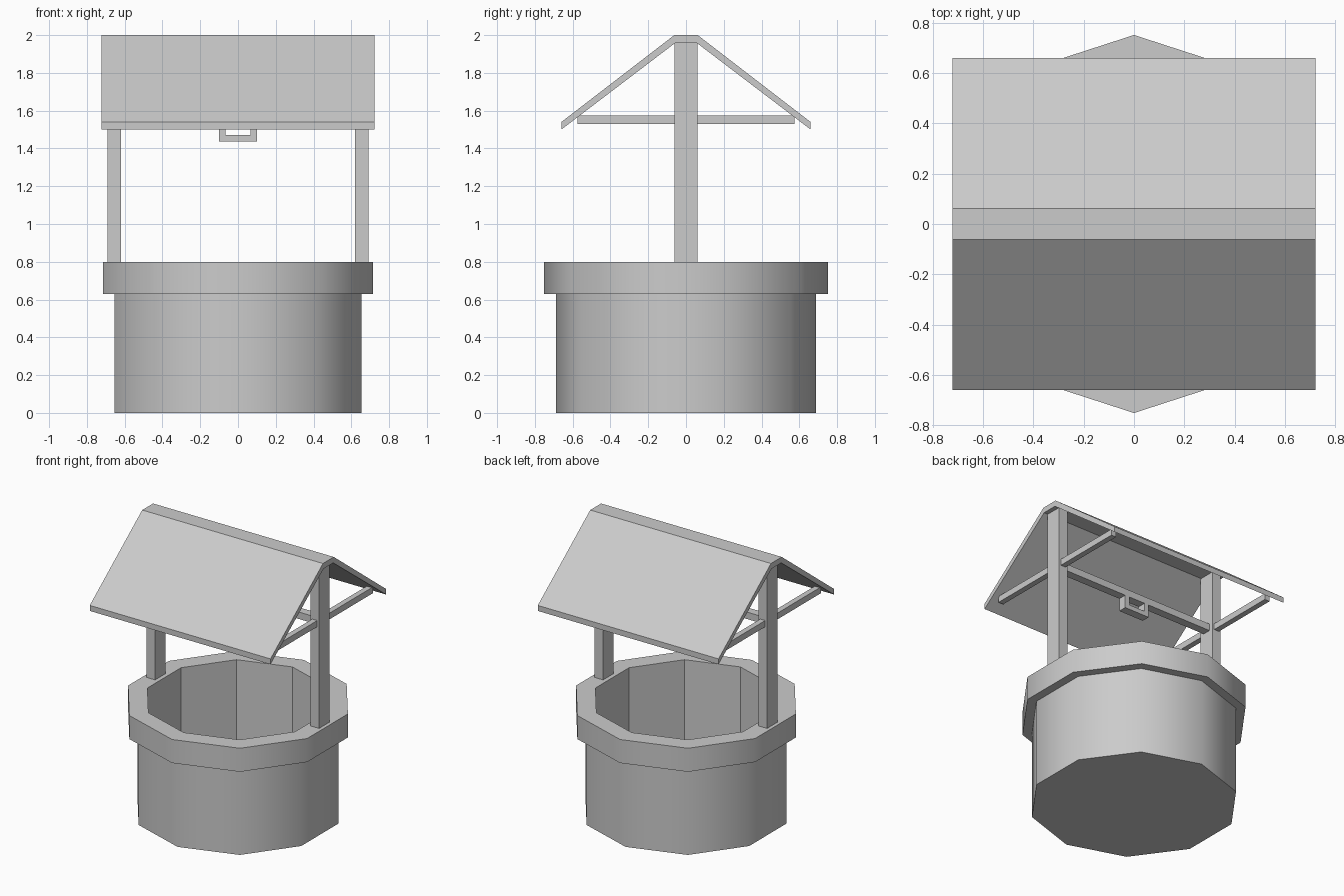
import bpy, bmesh, math

if "Cube" in bpy.data.objects:
    bpy.data.objects.remove(bpy.data.objects["Cube"])

SIDES = 10


def new_object(name, bm):
    bmesh.ops.recalc_face_normals(bm, faces=bm.faces)
    mesh = bpy.data.meshes.new(name)
    bm.to_mesh(mesh)
    bm.free()
    ob = bpy.data.objects.new(name, mesh)
    bpy.context.collection.objects.link(ob)
    return ob


def box(name, x, y, z):
    """Box from (min, max) ranges."""
    bm = bmesh.new()
    bmesh.ops.create_cube(bm, size=1)
    for v in bm.verts:
        v.co = [r[0] if c < 0 else r[1] for c, r in zip(v.co, (x, y, z))]
    return new_object(name, bm)


def extrude_profile(name, points, axis, half):
    """Extrude a closed 2D profile symmetrically along x or y."""
    bm = bmesh.new()
    def place(a, z, d):
        return (d, a, z) if axis == 'x' else (a, d, z)
    lo = [bm.verts.new(place(a, z, -half)) for a, z in points]
    hi = [bm.verts.new(place(a, z, half)) for a, z in points]
    bm.faces.new(lo)
    bm.faces.new(hi[::-1])
    n = len(points)
    for i in range(n):
        j = (i + 1) % n
        bm.faces.new((lo[i], lo[j], hi[j], hi[i]))
    return new_object(name, bm)


def lathe(name, profile, smooth_bands):
    """Ten-sided turned shape, closed at both profile ends."""
    bm = bmesh.new()
    rings = []
    for r, z in profile:
        angles = [math.pi / 2 + 2 * math.pi * i / SIDES for i in range(SIDES)]
        rings.append([bm.verts.new((r * math.cos(a), r * math.sin(a), z)) for a in angles])
    for k in range(len(rings) - 1):
        a, b = rings[k], rings[k + 1]
        for i in range(SIDES):
            j = (i + 1) % SIDES
            bm.faces.new((a[i], a[j], b[j], b[i])).smooth = k in smooth_bands
    bm.faces.new(rings[0][::-1])
    bm.faces.new(rings[-1])
    # ring edges stay crisp
    for ring in rings:
        for i in range(SIDES):
            bm.edges.get((ring[i], ring[(i + 1) % SIDES])).smooth = False
    return new_object(name, bm)


# Hollow well wall with overhanging rim; outer sides are smooth
lathe("well_wall",
      [(0.688, 0), (0.688, 0.63), (0.752, 0.63), (0.752, 0.80), (0.62, 0.80), (0.62, 0.03)],
      {0, 2})

# Posts and the tie beams that run through them to the roof
for side, s in (("left", -1), ("right", 1)):
    box(side + "_post", sorted((s * 0.62, s * 0.69)), (-0.06, 0.06), (0.79, 1.965))
    box(side + "_tie_beam", sorted((s * 0.635, s * 0.675)), (-0.575, 0.575), (1.53, 1.575))

# Long beam between the posts
box("cross_beam", (-0.63, 0.63), (-0.03, 0.03), (1.53, 1.58))

# U-shaped rope bracket under the beam
extrude_profile("rope_bracket",
                [(-0.10, 1.535), (-0.10, 1.437), (0.10, 1.437), (0.10, 1.535),
                 (0.065, 1.535), (0.065, 1.47), (-0.065, 1.47), (-0.065, 1.535)],
                'y', 0.03)

# Folded roof with a flat ridge
half_roof = [(0.062, 2.0), (0.66, 1.54), (0.66, 1.50), (0.055, 1.96)]
extrude_profile("roof", half_roof + [(-y, z) for y, z in reversed(half_roof)], 'x', 0.722)
